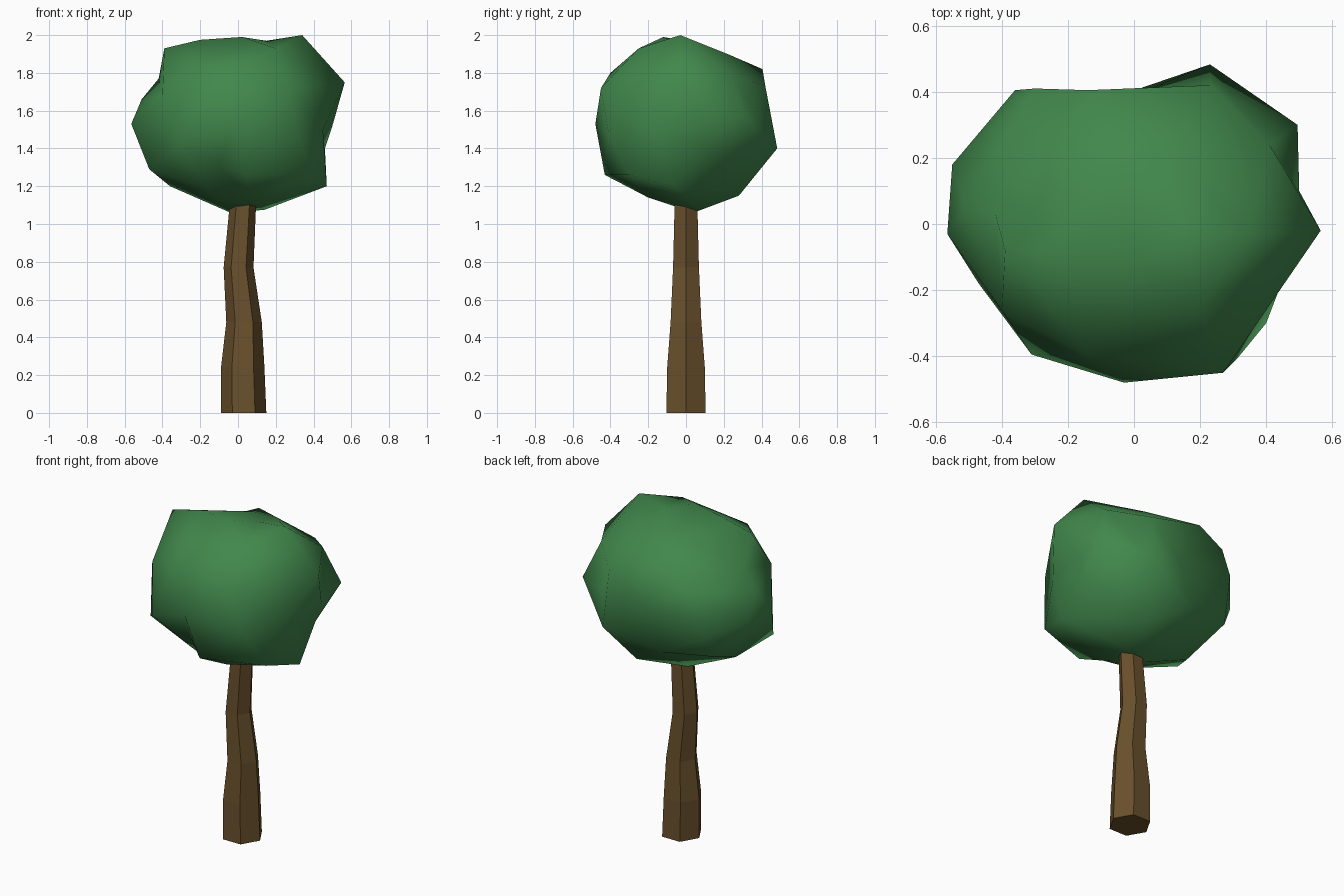
import bpy, bmesh, math
from mathutils import Vector


def finish(name, bm, colour):
    bmesh.ops.recalc_face_normals(bm, faces=bm.faces[:])
    mesh = bpy.data.meshes.new(name)
    bm.to_mesh(mesh)
    bm.free()
    obj = bpy.data.objects.new(name, mesh)
    bpy.context.collection.objects.link(obj)
    mat = bpy.data.materials.new(name + "_colour")
    mat.diffuse_color = colour
    mesh.materials.append(mat)
    return obj


# Trunk: six-sided bent taper, (centre x, z, radius) per ring
bm = bmesh.new()
rings = []
for cx, z, r in [(.03, 0, .12), (.025, .24, .115), (.032, .48, .094),
                 (.003, .77, .079), (.025, 1.09, .07), (.025, 1.16, .068)]:
    rings.append([bm.verts.new((cx + r * math.cos(i * math.pi / 3),
                                r * math.sin(i * math.pi / 3), z)) for i in range(6)])
for low, high in zip(rings, rings[1:]):
    for i in range(6):
        j = (i + 1) % 6
        bm.faces.new((low[i], low[j], high[j], high[i]))
bm.faces.new(rings[0][::-1])
bm.faces.new(rings[-1])
finish("trunk", bm, (.14, .08, .025, 1))

# Canopy: a lumpy ball, knobs triangulated on a unit sphere and pulled into place
knobs = [
    # crown
    (.02, -.12, 1.99), (.34, -.03, 2.0), (-.39, -.08, 1.93), (-.20, -.08, 1.975),
    (.10, .22, 1.90), (.20, -.25, 1.93), (.15, -.01, 1.97), (-.02, .17, 1.92),
    # upper ring
    (.565, -.02, 1.75), (.27, -.45, 1.72), (-.14, -.40, 1.80), (-.42, .03, 1.77),
    (-.30, .41, 1.72), (-.14, .405, 1.82), (.23, .42, 1.73), (.41, .24, 1.79),
    (-.40, -.26, 1.68),
    # middle
    (-.565, -.03, 1.53), (-.55, .18, 1.53), (-.36, .405, 1.58), (0, .39, 1.55),
    (.31, .37, 1.56), (.495, .30, 1.57), (.50, .10, 1.52), (.45, -.17, 1.50),
    (.31, -.41, 1.48), (-.03, -.48, 1.53), (-.51, .05, 1.66), (-.38, .36, 1.45),
    # lower ring
    (.23, .483, 1.40), (-.47, -.18, 1.29), (-.31, -.395, 1.42), (.40, -.30, 1.26),
    (.47, -.07, 1.20), (.04, -.43, 1.26), (-.10, -.32, 1.31), (.14, .28, 1.15),
    (-.10, .37, 1.29), (-.40, .31, 1.32), (-.36, .03, 1.20), (.46, .10, 1.40),
    # underside
    (-.04, .04, 1.06), (.14, .08, 1.075), (.06, -.20, 1.14), (-.15, -.20, 1.17),
]
centre = Vector((0, 0, 1.53))
bm = bmesh.new()
placed = [(bm.verts.new((Vector(k) - centre).normalized()), k) for k in knobs]
bmesh.ops.convex_hull(bm, input=bm.verts[:])
for v, k in placed:
    v.co = k
for f in bm.faces:
    f.smooth = True
finish("canopy", bm, (.053, .245, .072, 1))
